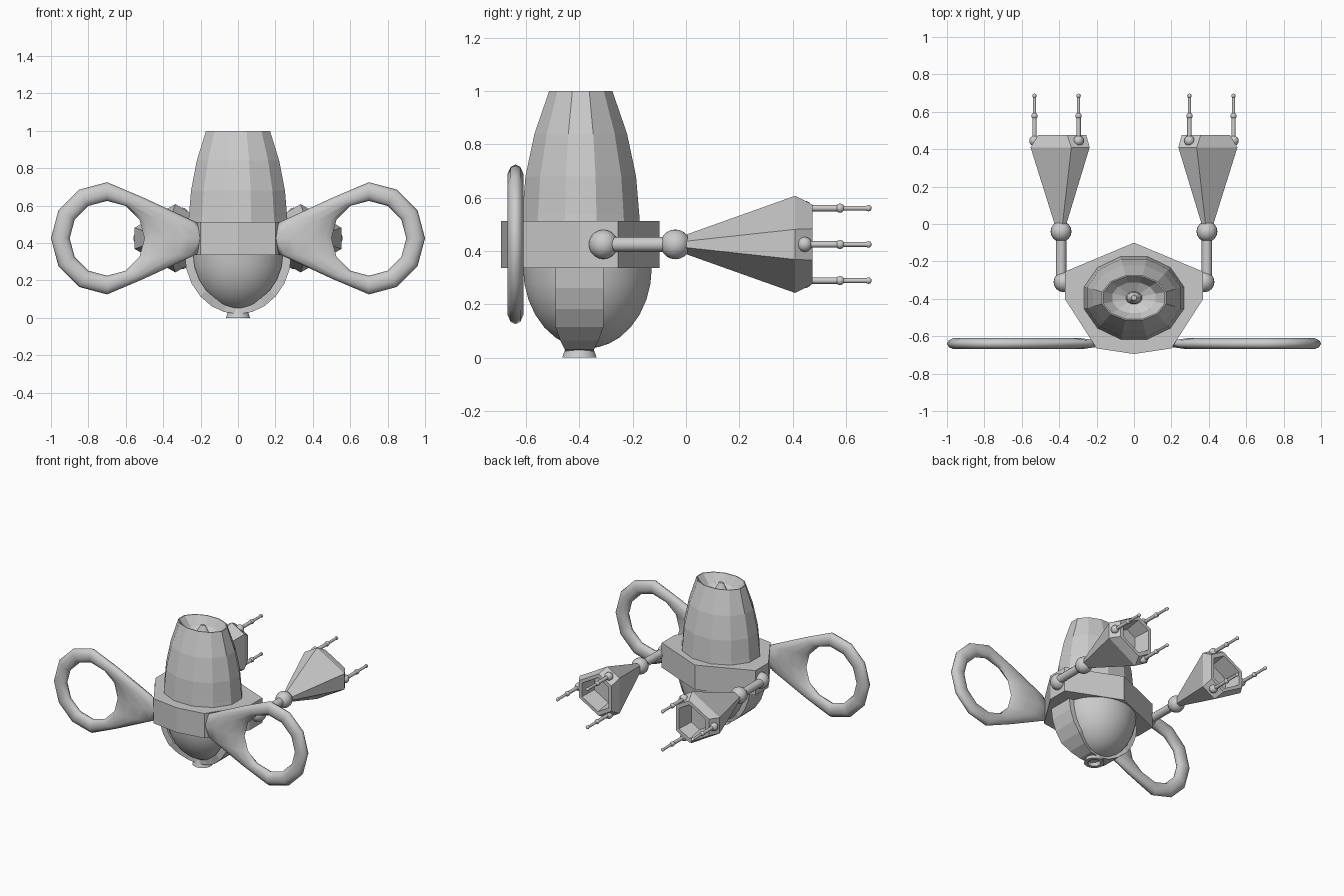
import bpy, bmesh, math
from mathutils import Vector

if "Cube" in bpy.data.objects:
    bpy.data.objects.remove(bpy.data.objects["Cube"])

grey = bpy.data.materials.new("grey metal")
grey.diffuse_color = (0.6, 0.6, 0.6, 1)
grey.use_nodes = True
grey.node_tree.nodes["Principled BSDF"].inputs["Base Color"].default_value = grey.diffuse_color


def finish(name, bm, smooth=None):
    """Turn a bmesh into a named object, smooth below the given angle."""
    bmesh.ops.recalc_face_normals(bm, faces=bm.faces)
    me = bpy.data.meshes.new(name)
    bm.to_mesh(me)
    bm.free()
    me.materials.append(grey)
    ob = bpy.data.objects.new(name, me)
    bpy.context.collection.objects.link(ob)
    if smooth:
        bpy.context.view_layer.objects.active = ob
        ob.select_set(True)
        bpy.ops.object.shade_smooth_by_angle(angle=math.radians(smooth))
        ob.select_set(False)
    return ob


def loft(name, rings, cap_start=True, cap_end=True, loop=False, smooth=None):
    """Skin a list of equal point rings."""
    bm = bmesh.new()
    vs = [[bm.verts.new(p) for p in r] for r in rings]
    n = len(vs[0])
    for i in range(len(vs) if loop else len(vs) - 1):
        a, b = vs[i], vs[(i + 1) % len(vs)]
        for j in range(n):
            k = (j + 1) % n
            bm.faces.new((a[j], a[k], b[k], b[j]))
    if not loop:
        if cap_start:
            bm.faces.new(vs[0])
        if cap_end:
            bm.faces.new(vs[-1])
    return finish(name, bm, smooth)


def oval(rx, ry, z, cy=-0.4, n=12):
    return [(rx * math.cos(t), cy + ry * math.sin(t), z)
            for t in (math.tau * (i + 0.5) / n for i in range(n))]


def ball(name, c, r):
    bm = bmesh.new()
    bmesh.ops.create_uvsphere(bm, u_segments=16, v_segments=10, radius=r)
    bmesh.ops.translate(bm, verts=bm.verts, vec=c)
    return finish(name, bm, 60)


def rod(name, x, z, y0, y1, r):
    def ring(y):
        return [(x + r * math.cos(math.tau * i / 12), y, z + r * math.sin(math.tau * i / 12))
                for i in range(12)]
    return loft(name, [ring(y0), ring(y1)], smooth=40)


# upper hull, with a shallow bowl and a nub inside its open top
cy = -0.395
loft("upper_hull", [oval(rx, ry, z, cy) for rx, ry, z in (
    (0.278, 0.23, 0.50), (0.272, 0.227, 0.54), (0.26, 0.215, 0.68), (0.228, 0.18, 0.84),
    (0.177, 0.123, 1.0), (0.17, 0.117, 1.0), (0.12, 0.085, 0.94), (0.045, 0.034, 0.91),
    (0.038, 0.03, 0.95), (0.015, 0.013, 0.99))])

# belt around the middle
half = [(0, -0.1), (0.37, -0.255), (0.37, -0.4), (0.2, -0.665), (0, -0.695)]
outline = half + [(-x, y) for x, y in half[-2:0:-1]]
loft("belt", [[(x, y, z) for x, y in outline] for z in (0.337, 0.513)])

# smooth lower dome
loft("lower_dome", [oval(0.257 * math.cos(a), 0.243 * math.cos(a),
                         0.34 - 0.305 * math.sin(a), -0.37, 32)
                    for a in (math.radians(d) for d in (0, 12, 24, 36, 48, 60, 70, 80, 88))],
     smooth=50)

# strap running under the dome, narrower towards the bottom
strap = []
for d in range(0, 181, 15):
    a = math.radians(d)
    c, s = math.cos(a), math.sin(a)
    w = 0.09 if s < 0.75 else 0.09 - 0.04 * (s - 0.75) / 0.25
    y = -0.4
    strap.append([(r * c, y + e * w, 0.345 - q * s)
                  for r, q, e in ((0.286, 0.325, -1), (0.286, 0.325, 1),
                                  (0.24, 0.28, 1), (0.24, 0.28, -1))])
loft("strap", strap)

# hollow nozzle at the bottom
loft("nozzle", [oval(r, r, z, -0.4, 16) for r, z in (
    (0.05, 0.06), (0.055, 0.03), (0.066, 0.0), (0.042, 0.0), (0.035, 0.03))], smooth=30)

# truncated triangle: offsets of its long and short sides
CX, CZ = 0.375, 0.425


def tri_section(s, y, a, b):
    pts = []
    for i in range(6):
        # corner between neighbouring side normals at 60-degree steps
        o1, o2 = (b, a) if i % 2 == 0 else (a, b)
        t = math.radians(60 * i)
        k = (o2 - o1 * 0.5) / math.sin(math.radians(60))
        x = o1 * math.cos(t) - k * math.sin(t)
        z = o1 * math.sin(t) + k * math.cos(t)
        pts.append((s * (CX + x), y, CZ + z))
    return pts


for s, side in ((1, "right"), (-1, "left")):
    # side loop: round hole stretched to a teardrop towards the body
    outer = [(0.3 * math.cos(math.radians(d)), 0.3 * math.sin(math.radians(d)))
             for d in range(0, 91, 30)] + [(-0.2, 0.215), (-0.48, 0.085), (-0.53, 0.0)]
    outer += [(x, -z) for x, z in outer[-2:0:-1]]
    rings = []
    for i, (ox, oz) in enumerate(outer):
        t = math.radians(30 * i)
        inn = Vector((0.2 * math.cos(t), 0.2 * math.sin(t)))
        out = Vector((ox, oz))
        mid, h = (inn + out) / 2, (out - inn) / 2
        ring = []
        for j in range(10):
            u = math.tau * j / 10
            p = mid + h * math.cos(u)
            ring.append((s * (0.7 + p.x), -0.64 + 0.031 * math.sin(u), 0.425 + p.y))
        rings.append(ring)
    loft(side + "_loop", rings, loop=True, smooth=75)

    # arm with elbow and wrist balls
    ball(side + "_elbow", (s * 0.375, -0.31, CZ), 0.055)
    rod(side + "_arm", s * 0.39, CZ, -0.31, -0.04, 0.028)
    ball(side + "_wrist", (s * 0.39, -0.04, CZ), 0.056)

    # flared hand with chamfered corners and a hollow end
    hand = [tri_section(s, y, a, b) for y, a, b in (
        (-0.015, 0.024, 0.03), (0.41, 0.138, 0.178), (0.475, 0.12, 0.138),
        (0.475, 0.098, 0.112), (0.36, 0.08, 0.095))]
    # wrist end lies on the arm axis
    hand[0] = [(x + s * 0.015, y, z) for x, y, z in hand[0]]
    loft(side + "_hand", hand)

    # three jointed fingers
    for i in range(3):
        t = math.tau * i / 3
        x, z = s * (CX + 0.157 * math.cos(t)), CZ + 0.157 * math.sin(t)
        n = f"{side}_finger_{i + 1}"
        ball(n + "_knuckle", (x, 0.445, z), 0.028)
        rod(n + "_base", x, z, 0.44, 0.575, 0.012)
        ball(n + "_joint", (x, 0.578, z), 0.017)
        rod(n + "_end", x, z, 0.575, 0.685, 0.009)
        ball(n + "_tip", (x, 0.685, z), 0.012)
